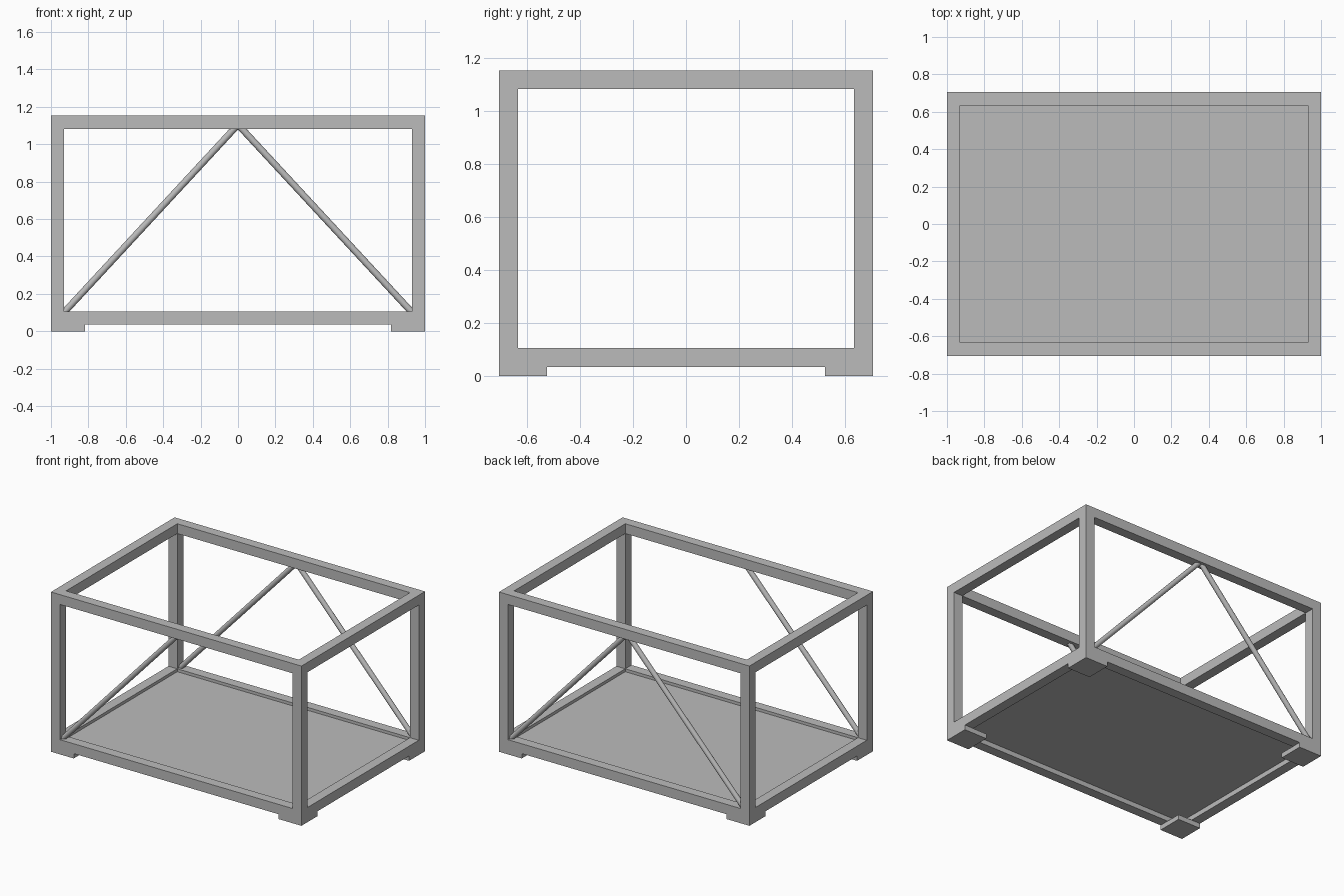
import bpy, bmesh, math
from itertools import product
from mathutils import Vector

cube = bpy.data.objects.get("Cube")
if cube:
    bpy.data.objects.remove(cube, do_unlink=True)

HX, HY, TOP = 1.0, 0.705, 1.153   # half length, half width, height
BEAM, FOOT, LIFT = 0.071, 0.182, 0.035

grey = bpy.data.materials.new("plain_grey")
grey.use_nodes = True
grey.diffuse_color = (0.5, 0.5, 0.5, 1)
grey.node_tree.nodes["Principled BSDF"].inputs["Base Color"].default_value = grey.diffuse_color


def finish(name, bm):
    bmesh.ops.recalc_face_normals(bm, faces=bm.faces)
    mesh = bpy.data.meshes.new(name)
    bm.to_mesh(mesh)
    bm.free()
    mesh.materials.append(grey)
    obj = bpy.data.objects.new(name, mesh)
    bpy.context.collection.objects.link(obj)
    return obj


def box(name, lo, hi):
    bm = bmesh.new()
    bmesh.ops.create_cube(bm, size=1)
    for v in bm.verts:
        v.co = [hi[i] if v.co[i] > 0 else lo[i] for i in range(3)]
    return finish(name, bm)


def strut(name, start, end, radius=0.018):
    start, end = Vector(start), Vector(end)
    axis = end - start
    bm = bmesh.new()
    bmesh.ops.create_cone(bm, cap_ends=True, segments=24, radius1=radius,
                          radius2=radius, depth=axis.length)
    turn = axis.to_track_quat('Z', 'Y')
    for v in bm.verts:
        v.co = turn @ v.co + (start + end) / 2
    obj = finish(name, bm)
    bpy.ops.object.select_all(action='DESELECT')
    obj.select_set(True)
    bpy.context.view_layer.objects.active = obj
    bpy.ops.object.shade_smooth_by_angle(angle=math.radians(40))


# Frame: the twelve edge beams of a box as one mesh, outer skin only
cuts = [(-HX, BEAM - HX, HX - BEAM, HX),
        (-HY, BEAM - HY, HY - BEAM, HY),
        (LIFT, LIFT + BEAM, TOP - BEAM, TOP)]
cells = {c for c in product(range(3), repeat=3) if c.count(1) < 2}
bm = bmesh.new()
for cell in cells:
    for axis, side in product(range(3), (0, 1)):
        beside = list(cell)
        beside[axis] += 2 * side - 1
        if tuple(beside) in cells:
            continue
        corners = []
        for a, b in ((0, 0), (1, 0), (1, 1), (0, 1)):
            step = [0, 0, 0]
            step[axis], step[axis - 2], step[axis - 1] = side, a, b
            corners.append(bm.verts.new([cuts[i][cell[i] + step[i]] for i in range(3)]))
        bm.faces.new(corners)
bmesh.ops.remove_doubles(bm, verts=bm.verts, dist=0.001)
finish("frame", bm)

# Floor panel recessed inside the lower beams
box("floor_panel", (BEAM - HX, BEAM - HY, 0.07), (HX - BEAM, HY - BEAM, 0.085))

# Square feet under the corners
for sx, sy in product((-1, 1), repeat=2):
    xs = sorted((sx * HX, sx * (HX - FOOT)))
    ys = sorted((sy * HY, sy * (HY - FOOT)))
    name = ("back" if sy > 0 else "front") + ("_left" if sx > 0 else "_right") + "_foot"
    box(name, (xs[0], ys[0], 0), (xs[1], ys[1], LIFT))

# Diagonal struts: a pair at the back, a single one at the front
mid = HY - BEAM / 2
for name, sx, sy in (("back_left_strut", 1, 1), ("back_right_strut", -1, 1),
                     ("front_right_strut", -1, -1)):
    strut(name, (sx * 0.94, sy * mid, 0.09), (sx * 0.01, sy * mid, TOP - BEAM + 0.012))
